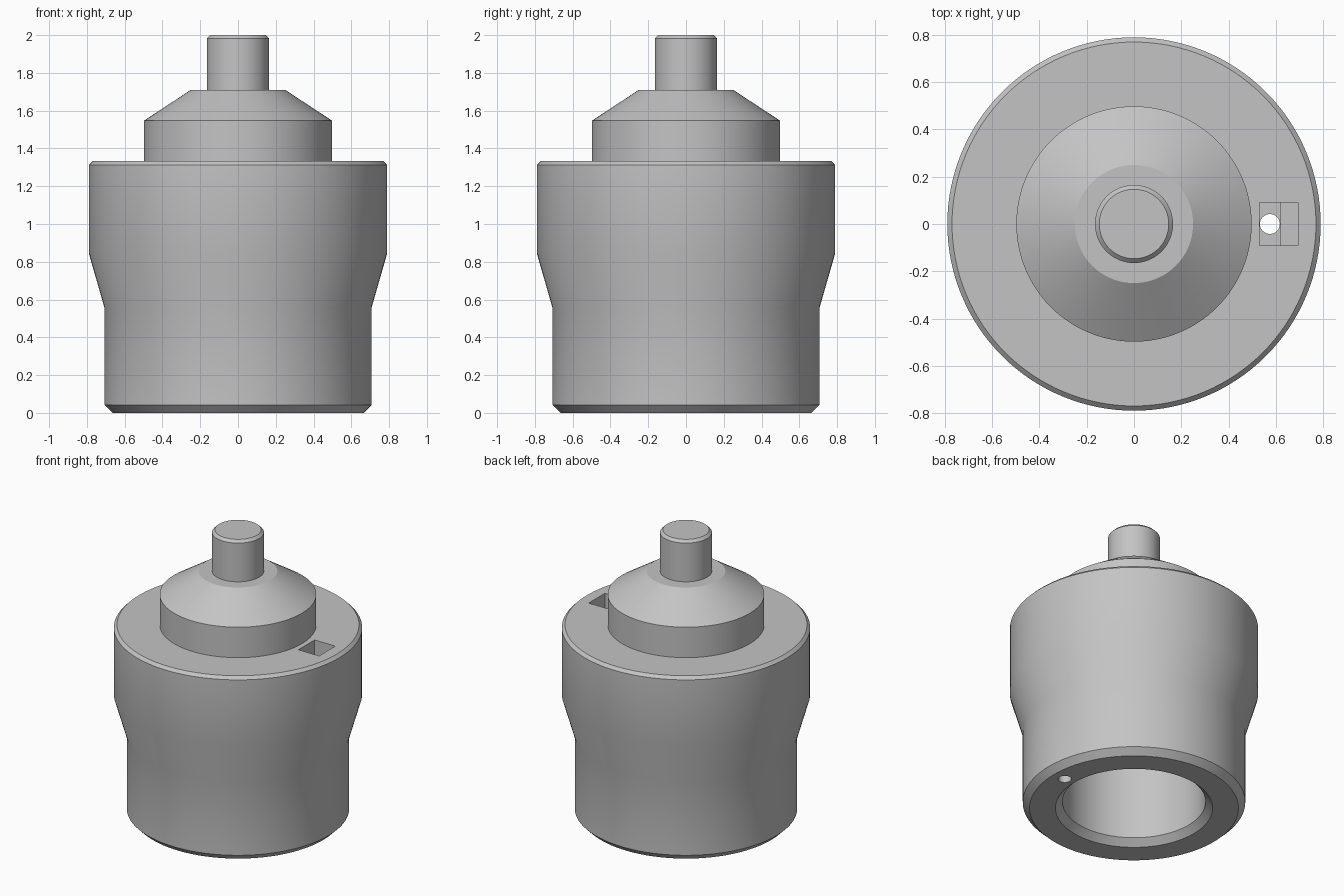
import bpy, bmesh, math

if "Cube" in bpy.data.objects:
    bpy.data.objects.remove(bpy.data.objects["Cube"])

SEGMENTS = 128

metal = bpy.data.materials.new("plain grey metal")
metal.diffuse_color = (0.55, 0.55, 0.55, 1)
metal.use_nodes = True
metal.node_tree.nodes["Principled BSDF"].inputs["Base Color"].default_value = metal.diffuse_color


def finish(bm, name):
    bmesh.ops.recalc_face_normals(bm, faces=bm.faces)
    mesh = bpy.data.meshes.new(name)
    bm.to_mesh(mesh)
    bm.free()
    mesh.materials.append(metal)
    obj = bpy.data.objects.new(name, mesh)
    bpy.context.collection.objects.link(obj)
    return obj


def lathe(name, profile):
    """Revolve a (radius, height) profile that starts and ends on the z axis."""
    bm = bmesh.new()
    verts = [bm.verts.new((r, 0, z)) for r, z in profile]
    edges = [bm.edges.new(pair) for pair in zip(verts, verts[1:])]
    bmesh.ops.spin(bm, geom=verts + edges, cent=(0, 0, 0), axis=(0, 0, 1),
                   angle=math.tau, steps=SEGMENTS, use_merge=False)
    bmesh.ops.remove_doubles(bm, verts=bm.verts, dist=1e-5)
    return finish(bm, name)


def box(name, x0, x1, half_y, z0, z1):
    bm = bmesh.new()
    bmesh.ops.create_cube(bm, size=1)
    for v in bm.verts:
        v.co = (x1 if v.co.x > 0 else x0,
                math.copysign(half_y, v.co.y),
                z1 if v.co.z > 0 else z0)
    return finish(bm, name)


def cut(target, cutter):
    mod = target.modifiers.new("cut", 'BOOLEAN')
    mod.operation = 'DIFFERENCE'
    mod.solver = 'EXACT'
    mod.object = cutter
    bpy.context.view_layer.objects.active = target
    bpy.ops.object.modifier_apply(modifier=mod.name)
    bpy.data.objects.remove(cutter, do_unlink=True)


# Waisted housing with a chamfered blind bore underneath
body = lathe("body", [
    (0, 0.85), (0.455, 0.85), (0.455, 0.045), (0.5, 0),
    (0.665, 0), (0.708, 0.043), (0.708, 0.56), (0.79, 0.845),
    (0.79, 1.313), (0.77, 1.333), (0, 1.333)])

# Stepped rectangular pocket in the shoulder
cut(body, box("pocket_deep", 0.532, 0.621, 0.09, 1.13, 1.5))
cut(body, box("pocket_shallow", 0.61, 0.693, 0.09, 1.17, 1.5))

# Narrow vertical hole from the pocket to the underside
bm = bmesh.new()
bmesh.ops.create_cone(bm, cap_ends=True, segments=32, radius1=0.042,
                      radius2=0.042, depth=2.0)
bmesh.ops.translate(bm, verts=bm.verts, vec=(0.575, 0, 0.6))
cut(body, finish(bm, "hole_cutter"))

# Conical boss on the shoulder
boss = lathe("boss", [
    (0, 1.30), (0.498, 1.30), (0.498, 1.547), (0.25, 1.71), (0, 1.71)])

# Chamfered pin on top
pin = lathe("pin", [
    (0, 1.68), (0.165, 1.68), (0.165, 1.982), (0.147, 2.0), (0, 2.0)])

# Smooth the round walls, keep the machined edges crisp
for obj in (body, boss, pin):
    bpy.ops.object.select_all(action='DESELECT')
    obj.select_set(True)
    bpy.context.view_layer.objects.active = obj
    bpy.ops.object.shade_smooth_by_angle(angle=math.radians(30))
